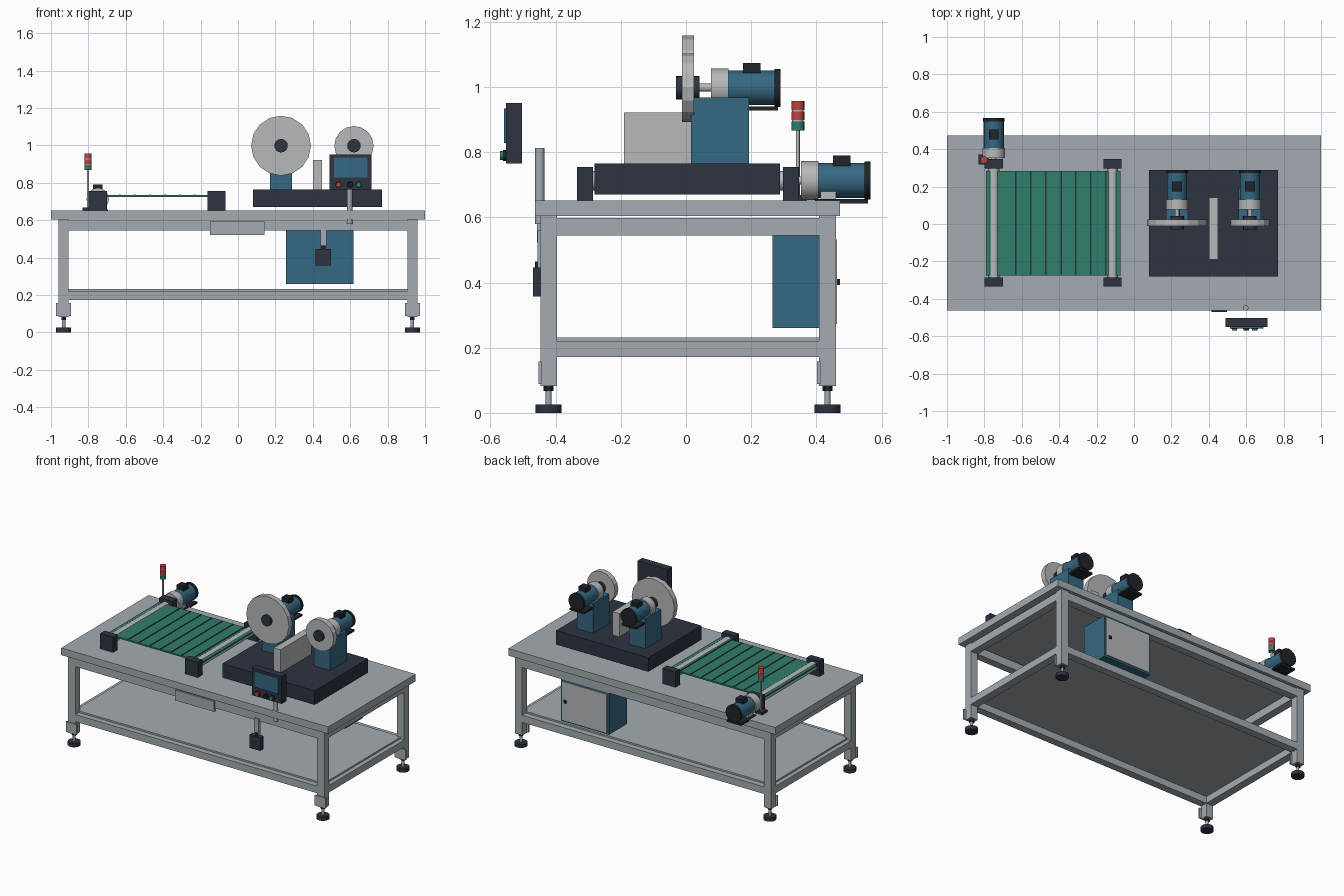
import bpy, math
from mathutils import Vector

if "Cube" in bpy.data.objects:
    bpy.data.objects.remove(bpy.data.objects["Cube"])


def material(name, r, g, b):
    m = bpy.data.materials.new(name)
    m.diffuse_color = (r, g, b, 1)
    m.use_nodes = True
    m.node_tree.nodes["Principled BSDF"].inputs["Base Color"].default_value = m.diffuse_color
    return m


FRAME = material("frame grey", .37, .41, .44)
LIGHT = material("light metal", .47, .48, .49)
BLUE = material("machine blue", .036, .14, .225)
DARK = material("dark slate", .026, .033, .052)
GREEN = material("belt green", .03, .21, .15)
RED = material("signal red", .50, .06, .055)
BLACK = material("black", .014, .017, .022)


def box(name, mat, x, y, z):
    """Box given by its (min, max) range on each axis."""
    bpy.ops.mesh.primitive_cube_add(size=1, location=[(a + b) / 2 for a, b in (x, y, z)])
    o = bpy.context.object
    o.scale = [b - a for a, b in (x, y, z)]
    o.name = name
    o.data.materials.append(mat)
    return o


def rod(name, mat, r, a, b, sides=16, smooth=True):
    """Cylinder from point a to point b."""
    a, b = Vector(a), Vector(b)
    bpy.ops.mesh.primitive_cylinder_add(vertices=sides, radius=r, depth=(b - a).length,
                                        location=(a + b) / 2)
    o = bpy.context.object
    o.rotation_euler = (b - a).to_track_quat('Z', 'Y').to_euler()
    o.name = name
    o.data.materials.append(mat)
    if smooth:
        bpy.ops.object.shade_smooth_by_angle(angle=math.radians(35))
    return o


# Table top, lower shelf
box("table_top", FRAME, (-1, 1), (-.463, .473), (.604, .652))
box("lower_shelf", FRAME, (-.93, .93), (-.41, .42), (.218, .231))

# Legs with mounting plates and levelling feet
FRONT, BACK = (-.447, -.396), (.408, .46)
for sx in (-1, 1):
    for y in (FRONT, BACK):
        cx, cy = sx * .932, sum(y) / 2
        box("leg", FRAME, (cx - .027, cx + .027), y, (.083, .606))
        box("foot_bracket", FRAME, (cx - .04, cx + .04), (y[0] - .006, y[0] + .004), (.088, .158))
        rod("foot_stem", FRAME, .009, (cx, cy, .02), (cx, cy, .09))
        rod("foot_nut", BLACK, .015, (cx, cy, .067), (cx, cy, .083), 6, False)
        rod("foot_pad", DARK, .04, (cx, cy, 0), (cx, cy, .025))

# Upper and lower rails
for z in ((.544, .598), (.172, .22)):
    for y in (FRONT, BACK):
        box("long_rail", FRAME, (-.91, .91), y, z)
    for sx in (-1, 1):
        box("side_rail", FRAME, (sx * .932 - .027, sx * .932 + .027), (-.40, .412), z)

# Conveyor: rollers, bearing blocks, belt with cleats
for x in (-.75, -.115):
    rod("roller", LIGHT, .03, (x, -.30, .712), (x, .31, .712))
    for y in ((-.335, -.286), (.298, .347)):
        box("bearing_block", DARK, (x - .049, x + .049), y, (.652, .755))
box("belt", GREEN, (-.79, -.073), (-.275, .284), (.724, .734))
for i in range(7):
    if i != 3:
        x = -.632 + i * .08
        box("belt_cleat", DARK, (x - .004, x + .004), (-.272, .281), (.733, .737))
x = -.39
box("belt_cleat", DARK, (x - .004, x + .004), (-.272, .281), (.733, .737))


def motor(x, y, z):
    """Geared motor along +y, gear housing starting at y."""
    rod("gear_housing", LIGHT, .06, (x, y, z), (x, y + .054, z))
    rod("motor_body", BLUE, .053, (x, y + .05, z), (x, y + .195, z))
    rod("motor_cap", BLACK, .058, (x, y + .195, z), (x, y + .213, z))
    box("terminal_box", BLACK, (x - .026, x + .026), (y + .098, y + .151), (z + .045, z + .077))
    box("motor_plate", BLACK, (x - .054, x + .054), (y + .042, y + .206), (z - .07, z - .057))


# Conveyor drive
motor(-.75, .353, .713)
rod("drive_shaft", LIGHT, .012, (-.75, .30, .713), (-.75, .36, .713))
box("drive_support", LIGHT, (-.79, -.71), (.412, .46), (.65, .708))

# Grinder base, wheels, columns and motors
box("grinder_base", DARK, (.08, .77), (-.28, .289), (.67, .765))
for x, r in ((.23, .16), (.62, .105)):
    box("column", BLUE, (x - .06, x + .06), (.015, .193), (.76, .967))
    rod("grinding_wheel", LIGHT, r, (x, -.012, .998), (x, .024, .998), 16, False)
    rod("wheel_hub", DARK, .036, (x, -.03, .998), (x, .042, .998))
    rod("wheel_shaft", LIGHT, .012, (x, .03, .998), (x, .09, .998))
    motor(x, .077, .997)
box("work_rest", LIGHT, (.40, .45), (-.19, .142), (.76, .922))

# Signal tower
tx, ty = -.802, .343
box("tower_base", DARK, (tx - .03, tx + .025), (ty - .025, ty + .028), (.652, .668))
rod("tower_pole", LIGHT, .006, (tx, ty, .66), (tx, ty, .95))
for mat, z in ((GREEN, .867), (RED, .898), (RED, .930)):
    rod("tower_lamp", mat, .02, (tx, ty, z), (tx, ty, z + .027))
    rod("lamp_ring", LIGHT, .018, (tx, ty, z + .02), (tx, ty, min(z + .033, .955)))

# Control panel on its post
rod("panel_post", FRAME, .015, (.597, -.449, .58), (.597, -.449, .813))
box("panel_case", DARK, (.49, .714), (-.552, -.503), (.765, .95))
box("panel_screen", BLUE, (.512, .692), (-.559, -.551), (.828, .934))
for x, mat in ((.537, RED), (.60, BLACK), (.645, GREEN)):
    rod("button_collar", BLACK, .017, (x, -.551, .79), (x, -.561, .79))
    rod("button", mat, .014, (x, -.555, .79), (x, -.57, .79))

# Front drawer plate and hanging switch box
box("drawer_front", FRAME, (-.15, .142), (-.457, -.44), (.522, .592))
box("switch_hanger", FRAME, (.44, .473), (-.455, -.435), (.435, .56))
box("switch_box", DARK, (.415, .496), (-.47, -.435), (.357, .446))
rod("cable_gland", BLACK, .01, (.457, -.454, .44), (.457, -.454, .465))

# Electrical cabinet with rear door and handle
box("cabinet", BLUE, (.257, .618), (.266, .457), (.26, .545))
box("cabinet_door", LIGHT, (.27, .605), (.455, .463), (.272, .532))
box("door_handle", BLACK, (.57, .588), (.46, .472), (.392, .41))
